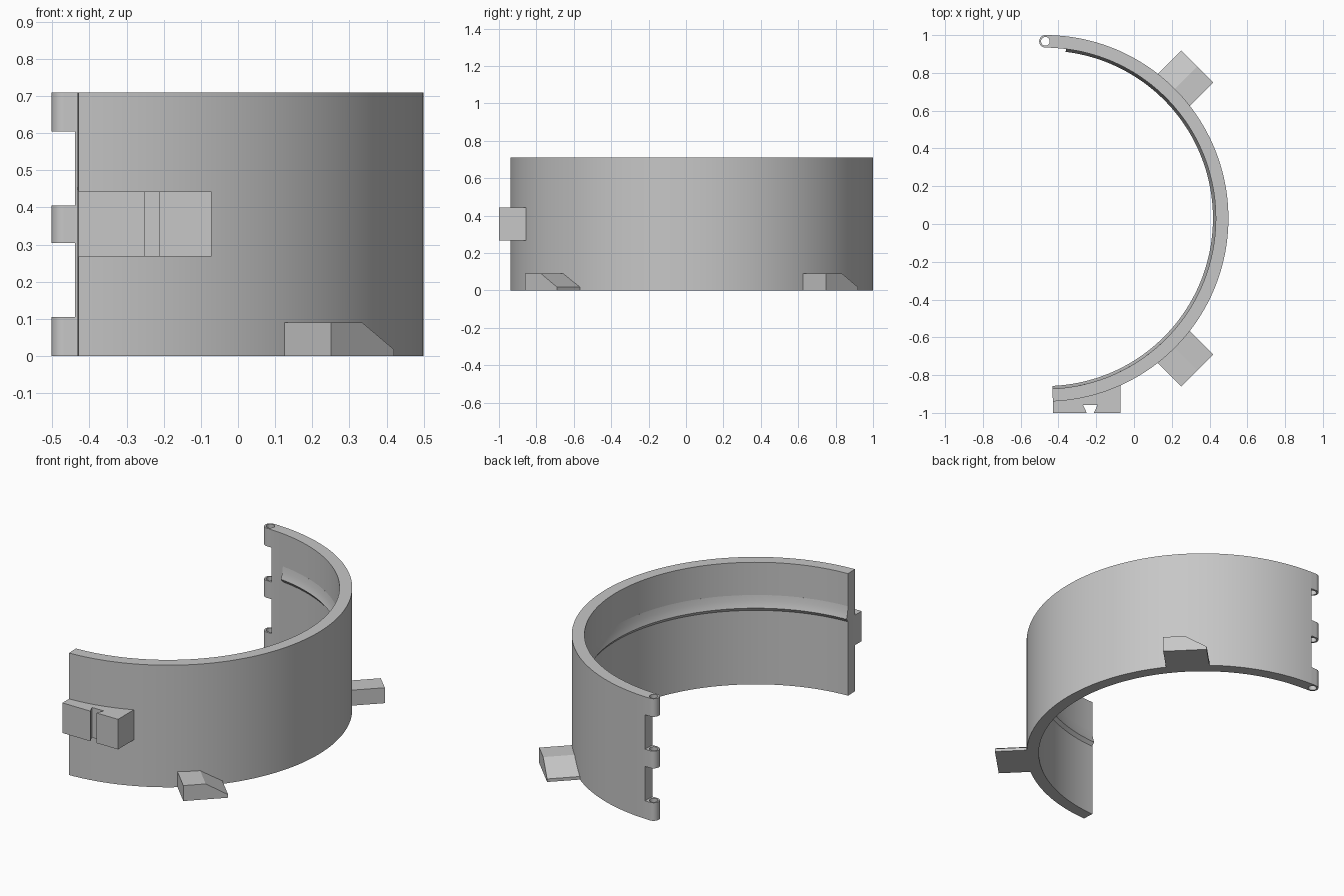
import bpy
import bmesh
from math import sin, cos, pi, radians
from mathutils import Matrix, Vector

if "Cube" in bpy.data.objects:
    bpy.data.objects.remove(bpy.data.objects["Cube"])

CENTRE = Vector((-0.47, 0.03, 0))
OUTER, INNER, HEIGHT = 0.97, 0.903, 0.71

grey = bpy.data.materials.new("light grey")
grey.use_nodes = True
colour = (0.57, 0.57, 0.57, 1)
grey.diffuse_color = colour
grey.node_tree.nodes["Principled BSDF"].inputs["Base Color"].default_value = colour


def finish(name, bm, smooth=False):
    bmesh.ops.recalc_face_normals(bm, faces=bm.faces)
    mesh = bpy.data.meshes.new(name)
    bm.to_mesh(mesh)
    bm.free()
    mesh.materials.append(grey)
    obj = bpy.data.objects.new(name, mesh)
    bpy.context.collection.objects.link(obj)
    if smooth:
        bpy.ops.object.select_all(action='DESELECT')
        obj.select_set(True)
        bpy.context.view_layer.objects.active = obj
        bpy.ops.object.shade_smooth_by_angle(angle=radians(30))
    return obj


def arc_sweep(name, profile, start, end, steps):
    """Sweep a closed (radius, z) profile around the ring centre."""
    bm = bmesh.new()
    rings = []
    for i in range(steps + 1):
        a = radians(start + (end - start) * i / steps)
        rings.append([bm.verts.new(CENTRE + Vector((r * cos(a), r * sin(a), z)))
                      for r, z in profile])
    n = len(profile)
    for a, b in zip(rings, rings[1:]):
        for j in range(n):
            k = (j + 1) % n
            bm.faces.new((a[j], a[k], b[k], b[j]))
    bm.faces.new(rings[0])
    bm.faces.new(rings[-1])
    return finish(name, bm, True)


def prism(name, outline, low, high, matrix=Matrix()):
    """Extrude a flat outline along its local z."""
    bm = bmesh.new()
    face = bm.faces.new([bm.verts.new((x, y, low)) for x, y in outline])
    result = bmesh.ops.extrude_face_region(bm, geom=[face])
    verts = [g for g in result["geom"] if isinstance(g, bmesh.types.BMVert)]
    bmesh.ops.translate(bm, verts=verts, vec=(0, 0, high - low))
    bm.transform(matrix)
    return finish(name, bm)


def knuckle(name, centre, low, high, radius=0.033, hole=0.023, steps=32):
    """Hinge eye: rounded outside, square where it meets the wall."""
    bm = bmesh.new()
    loops = []
    for bore, z in ((False, low), (False, high), (True, high), (True, low)):
        loop = []
        for i in range(steps):
            c, s = cos(2 * pi * i / steps), sin(2 * pi * i / steps)
            r = hole if bore else radius
            if not bore and c > 0.001:
                r /= max(abs(c), abs(s))
            loop.append(bm.verts.new((centre[0] + r * c, centre[1] + r * s, z)))
        loops.append(loop)
    for a, b in zip(loops, loops[1:] + loops[:1]):
        for i in range(steps):
            j = (i + 1) % steps
            bm.faces.new((a[i], a[j], b[j], b[i]))
    return finish(name, bm, True)


# Curved half-ring wall
arc_sweep("wall", [(INNER, 0), (OUTER, 0), (OUTER, HEIGHT), (INNER, HEIGHT)],
          -87.6, 88, 96)

# Raised bead inside the wall, stopping short of the hinge
arc_sweep("inner_bead", [(0.91, 0.52), (INNER, 0.52), (0.899, 0.49), (0.893, 0.465),
                         (0.888, 0.45), (INNER, 0.43), (0.91, 0.43)],
          -87.6, 83, 96)

# Three hinge eyes on the back end
for label, low, high in (("lower", 0, 0.105), ("middle", 0.305, 0.405),
                         ("upper", 0.605, HEIGHT)):
    knuckle(label + "_hinge_eye", (-0.469, 0.967), low, high)

# Two feet with one sloped side, set square to the wall
foot = [(-0.12, 0), (0.12, 0), (0.12, 0.018), (0, 0.09), (-0.12, 0.09)]
for label, angle in (("front", -45), ("back", 45)):
    a = radians(angle)
    axes = Matrix(((-sin(a), 0, cos(a)), (cos(a), 0, sin(a)), (0, 1, 0))).to_4x4()
    prism(label + "_foot", foot, 0.94, 1.138, Matrix.Translation(CENTRE) @ axes)

# Latch block with a dovetail groove
prism("latch_block", [(-0.43, -1), (-0.25, -1), (-0.27, -0.957), (-0.193, -0.957),
                      (-0.212, -1), (-0.072, -1), (-0.072, -0.83), (-0.25, -0.88),
                      (-0.43, -0.91)], 0.268, 0.443)
